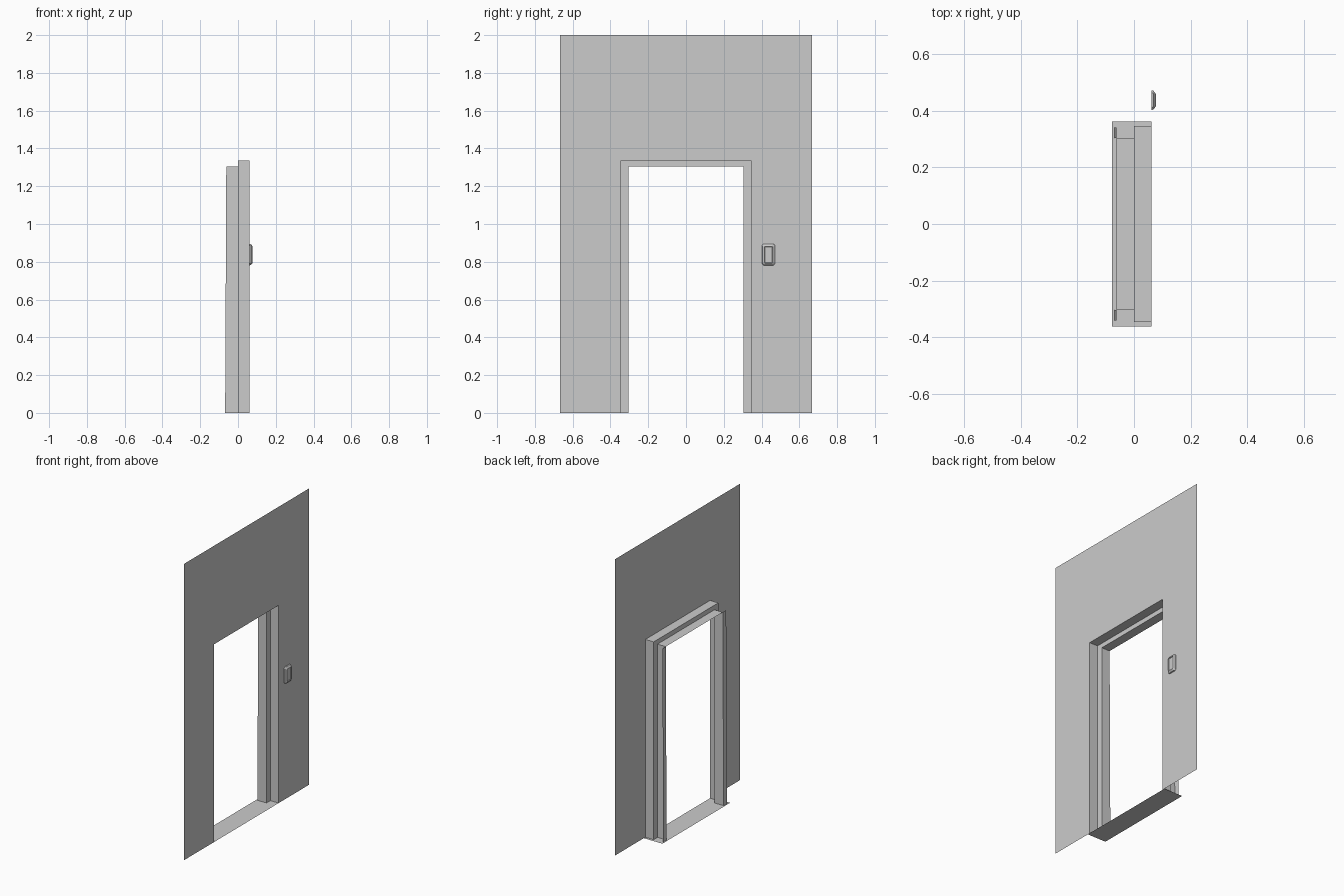
import bpy, bmesh

if "Cube" in bpy.data.objects:
    bpy.data.objects.remove(bpy.data.objects["Cube"])

WALL_X = 0.062


def make(name, verts, faces):
    mesh = bpy.data.meshes.new(name)
    mesh.from_pydata(verts, [], faces)
    mesh.update()
    obj = bpy.data.objects.new(name, mesh)
    bpy.context.collection.objects.link(obj)
    return obj


def arch(x, half, top, drop=0.0):
    """Doorway outline at depth x: foot, two head corners, foot."""
    return [(x - drop, -half, 0), (x, -half, top), (x, half, top), (x - drop, half, 0)]


def skin(name, rings, closed=False, cap=False):
    """Bridge successive outlines with quads."""
    n = len(rings[0])
    verts = [v for ring in rings for v in ring]
    span = n if closed else n - 1
    faces = []
    for r in range(len(rings) - 1):
        for i in range(span):
            j = (i + 1) % n
            faces.append((r * n + i, r * n + j, (r + 1) * n + j, (r + 1) * n + i))
    if cap:
        faces.append(tuple(range((len(rings) - 1) * n, len(rings) * n)))
    return make(name, verts, faces)


# Wall sheet around the doorway
skin("wall", [arch(WALL_X, 0.667, 2.0), arch(WALL_X, 0.345, 1.335)])

# Stepped door lining, leaning out slightly at the foot
skin("door_lining", [arch(WALL_X, 0.345, 1.335), arch(0, 0.345, 1.335),
                     arch(0, 0.304, 1.304), arch(-0.062, 0.304, 1.304, 0.006)][::-1])

# Narrow back flanges on both jambs
for side, label in ((-1, "left"), (1, "right")):
    quad = [(-0.068, side * 0.304, 0), (-0.062, side * 0.304, 1.304),
            (-0.062, side * 0.34, 1.304), (-0.068, side * 0.34, 0)]
    make("jamb_flange_" + label, quad, [(0, 1, 2, 3)])

# Threshold floor sheet
make("threshold", [(-0.077, -0.362, 0), (WALL_X, -0.362, 0),
                   (WALL_X, 0.362, 0), (-0.077, 0.362, 0)], [(0, 1, 2, 3)])

# Thin sign plate above the door
SIGN_X = WALL_X + 0.001
make("sign_plate", [(SIGN_X, -0.097, 1.378), (SIGN_X, 0.097, 1.378),
                    (SIGN_X, 0.097, 1.445), (SIGN_X, -0.097, 1.445)], [(0, 1, 2, 3)])


# Wall button: chamfered bezel with a shallow sunken pad
def octagon(x, hy, hz, c):
    pts = [(hy, c - hz), (hy, hz - c), (hy - c, hz), (c - hy, hz),
           (-hy, hz - c), (-hy, c - hz), (c - hy, -hz), (hy - c, -hz)]
    return [(x, 0.437 + y, 0.838 + z) for y, z in pts]


skin("wall_button", [octagon(WALL_X, 0.035, 0.057, 0.009),
                     octagon(0.069, 0.033, 0.055, 0.009),
                     octagon(0.077, 0.022, 0.044, 0.004),
                     octagon(0.073, 0.019, 0.041, 0.003)], closed=True, cap=True)

# Consistent normals, facing the room side for the flat sheets
for obj in bpy.context.collection.objects:
    bm = bmesh.new()
    bm.from_mesh(obj.data)
    bmesh.ops.recalc_face_normals(bm, faces=bm.faces)
    if obj.name in {"wall", "sign_plate"} or obj.name.startswith("jamb"):
        bm.faces.ensure_lookup_table()
        bm.normal_update()
        if bm.faces[0].normal.x < 0:
            bmesh.ops.reverse_faces(bm, faces=bm.faces)
    bm.to_mesh(obj.data)
    bm.free()
